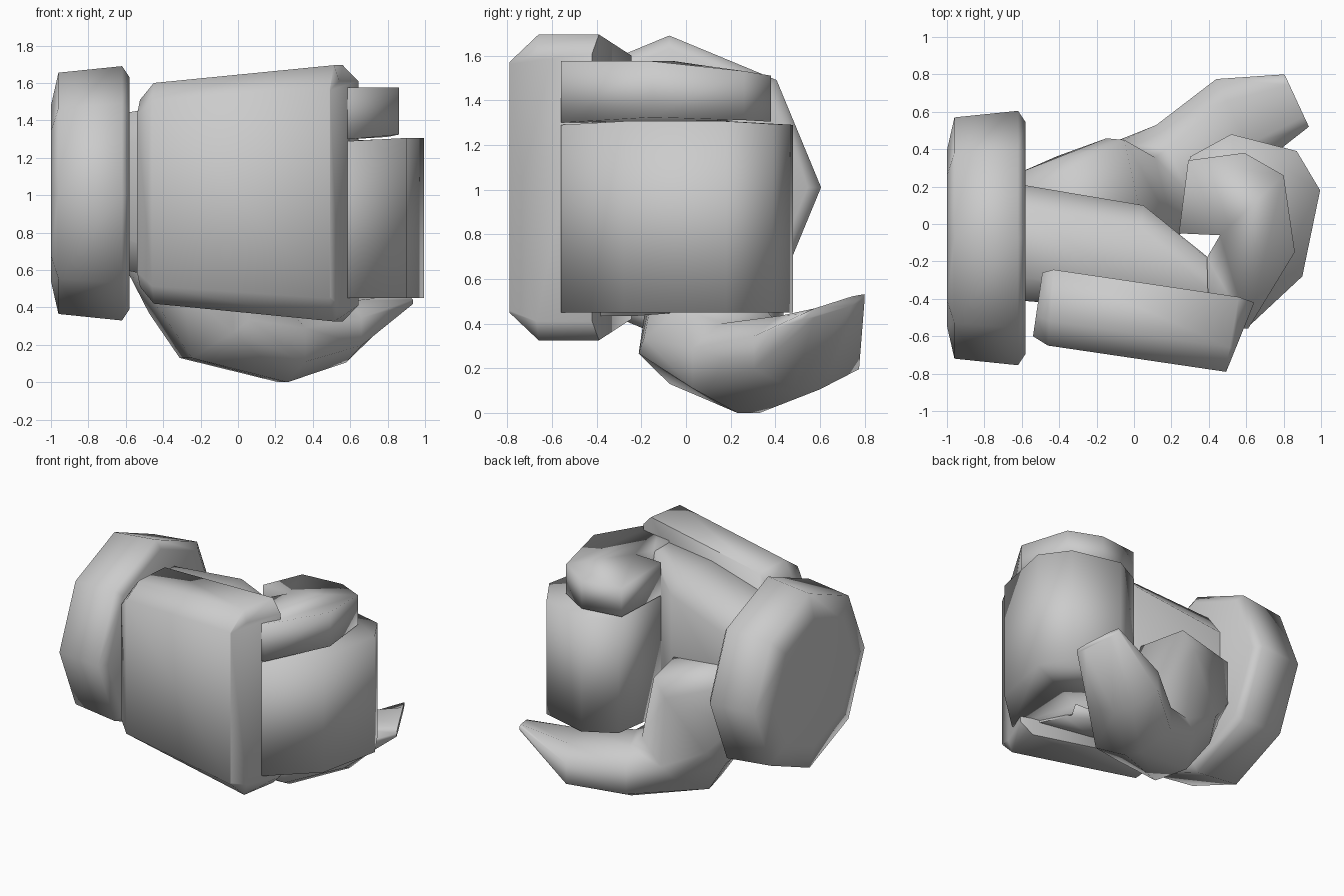
import bpy, bmesh, math
from mathutils import Vector

if "Cube" in bpy.data.objects:
    bpy.data.objects.remove(bpy.data.objects["Cube"])


def loft(name, rings, angle=80):
    """Skin a list of equal-length point rings and cap both ends."""
    bm = bmesh.new()
    rows = [[bm.verts.new(p) for p in r] for r in rings]
    n = len(rows[0])
    for a, b in zip(rows, rows[1:]):
        for i in range(n):
            j = (i + 1) % n
            bm.faces.new((a[i], a[j], b[j], b[i]))
    bm.faces.new(rows[0])
    bm.faces.new(rows[-1])
    bmesh.ops.recalc_face_normals(bm, faces=bm.faces)
    mesh = bpy.data.meshes.new(name)
    bm.to_mesh(mesh)
    bm.free()
    ob = bpy.data.objects.new(name, mesh)
    bpy.context.collection.objects.link(ob)
    bpy.ops.object.select_all(action='DESELECT')
    ob.select_set(True)
    bpy.context.view_layer.objects.active = ob
    bpy.ops.object.shade_smooth_by_angle(angle=math.radians(angle))
    return ob


def section(c, u, v, ku=0.6, kv=0.6, top=None):
    """Chamfered box section around c with half axes u and v."""
    c, u, v = Vector(c), Vector(u), Vector(v)
    kt = ku if top is None else top
    st = [(1, -kv), (1, kv), (kt, 1), (-kt, 1),
          (-1, kv), (-1, -kv), (-ku, -1), (ku, -1)]
    return [c + u * s + v * t for s, t in st]


def plate_section(c, u, h, k):
    """Section with a square back and a chamfered front."""
    c, u, v = Vector(c), Vector(u), Vector((0, 0, h))
    st = [(1, -1), (1, 1), (-0.35, 1), (-1, k), (-1, -k), (-0.35, -1)]
    return [c + u * s + v * t for s, t in st]


# wrist cuff: chamfered octagonal disc
loft("wrist_cuff", [
    [(x, -0.075 + r * math.sin(i * math.pi / 4), 1.01 + r * math.cos(i * math.pi / 4))
     for i in range(8)]
    for x, r in [(-1, 0.47), (-0.96, 0.645), (-0.62, 0.68), (-0.58, 0.62)]])

# guard plate on the back of the hand
loft("back_plate", [
    plate_section((-0.515, -0.43, 1.01), (0.025, 0.17, 0), 0.50, 0.84),
    plate_section((-0.445, -0.447, 1.01), (0.015, 0.203, 0), 0.59, 0.84),
    plate_section((0.525, -0.59, 1.01), (0.035, 0.20, 0), 0.685, 0.82),
    plate_section((0.568, -0.605, 1.01), (0.075, 0.185, 0), 0.60, 0.92)])

# palm
loft("palm", [
    section((-0.60, -0.10, 1.02), (0, 0.31, 0), (0, 0, 0.42)),
    section((0.02, -0.18, 1.00), (0.03, 0.28, 0), (0, 0, 0.55), 0.6, 0.8),
    section((0.50, -0.37, 1.00), (-0.09, 0.18, 0), (0, 0, 0.565), 0.85, 0.88)])

# thumb: base mound, bend, then tapering to a flat tip
loft("thumb", [
    section((-0.60, 0.0, 0.86), (0, 0.28, 0), (0, 0, 0.25)),
    section((-0.22, 0.14, 0.68), (-0.06, 0.27, 0), (0.22, 0.08, 0.31), top=0.85),
    section((-0.06, 0.11, 0.30), (-0.08, 0.31, 0), (0.22, 0.06, 0.17), 0.4, 0.2, 0.6),
    section((0.24, 0.28, 0.20), (-0.12, 0.25, 0), (0, 0, 0.20), 0.2, 0.45, 0.5),
    section((0.55, 0.54, 0.27), (-0.11, 0.235, 0), (0, 0, 0.165), 0.25, 0.45, 0.5),
    section((0.87, 0.66, 0.475), (-0.065, 0.14, 0.045), (0, 0, 0.02))])

# curled fingers: plan outlines raised between two heights
fingers = [(0.40, -0.56), (0.60, -0.56), (0.90, -0.28), (0.995, 0.18), (0.87, 0.39),
           (0.52, 0.48), (0.30, 0.36), (0.24, -0.05), (0.46, -0.06), (0.39, -0.18)]
loft("fingers", [
    [(x, y, 0.45) for x, y in fingers],
    [(x, y, 1.29 + 0.03 * max(0, 1 - abs(y + 0.05) * 2)) for x, y in fingers]], 110)

small = [(0.40, -0.56), (0.61, -0.56), (0.86, -0.15), (0.80, 0.26), (0.59, 0.38),
         (0.29, 0.34), (0.24, -0.05), (0.46, -0.06), (0.39, -0.18)]
loft("little_finger", [
    [(x, y, 1.30 + 0.03 * max(0, 1 - abs(y + 0.05) * 2)) for x, y in small],
    [(x, y, 1.575 - 0.17 * max(0, y)) for x, y in small]], 110)
